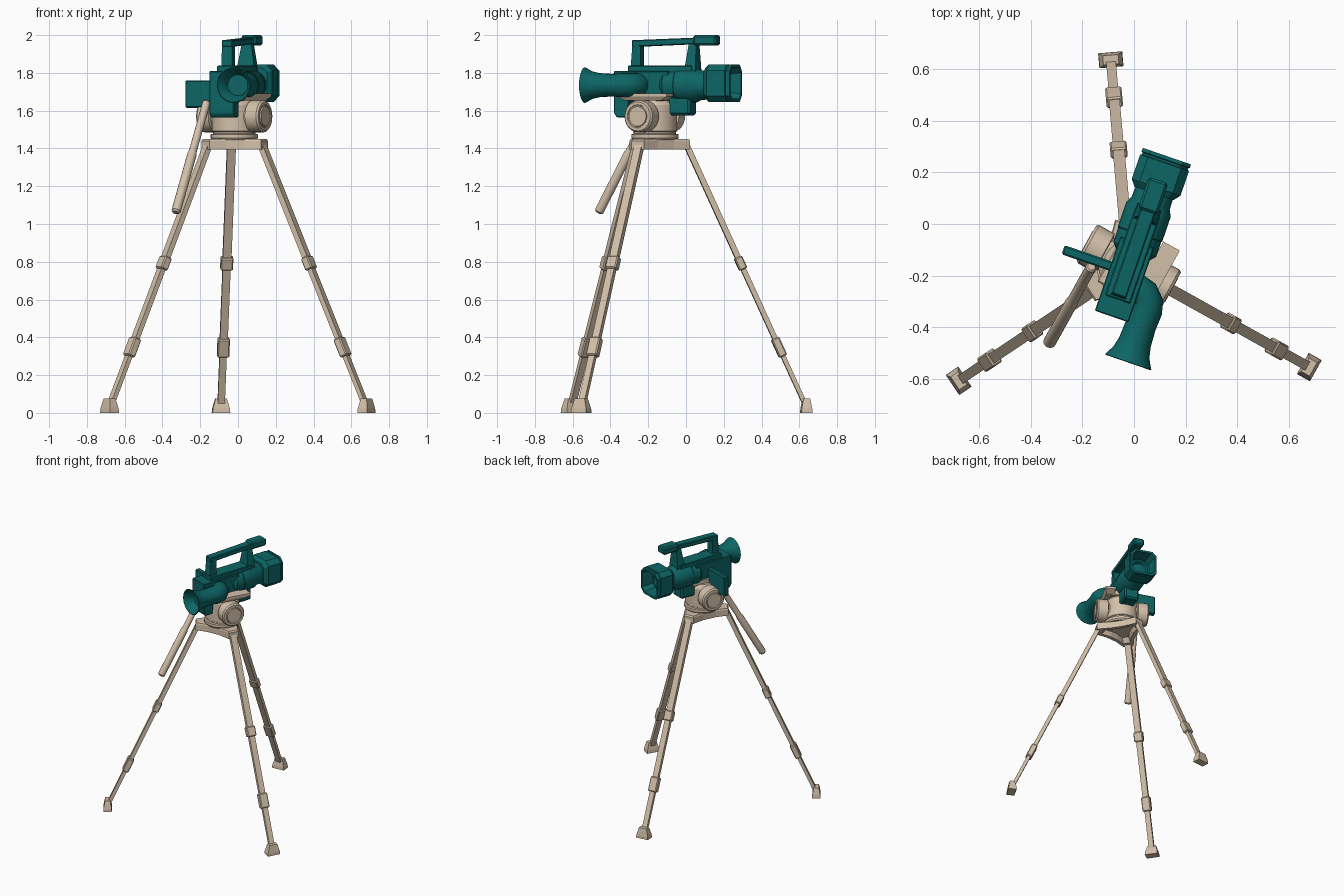
import bpy, bmesh, math
from mathutils import Vector as V

if "Cube" in bpy.data.objects:
    bpy.data.objects.remove(bpy.data.objects["Cube"])


def material(name, rgb):
    m = bpy.data.materials.new(name)
    m.diffuse_color = (*rgb, 1)
    m.use_nodes = True
    m.node_tree.nodes["Principled BSDF"].inputs["Base Color"].default_value = m.diffuse_color
    return m


TEAL = material("teal", (0.004, 0.130, 0.130))
TAN = material("tan", (0.65, 0.53, 0.40))
C = V((-0.02, -0.165, 0))            # vertical axis of the tripod


def frame(deg):
    """Map (u right, v forward, z) to the world, turned clockwise about the tripod axis."""
    a = math.radians(deg)
    u, v = V((math.cos(a), -math.sin(a), 0)), V((math.sin(a), math.cos(a), 0))
    return lambda p: C + u * p[0] + v * p[1] + V((0, 0, p[2]))


cam, head, plain = frame(19), frame(29), (lambda p: V(p))


def loft(name, rings, mat, fr=plain, bevel=0, smooth=False):
    """Skin a list of equal rings, capping both ends."""
    bm = bmesh.new()
    rows = [[bm.verts.new(fr(p)) for p in r] for r in rings]
    n = len(rows[0])
    for a, b in zip(rows, rows[1:]):
        for i in range(n):
            bm.faces.new((a[i], a[(i + 1) % n], b[(i + 1) % n], b[i]))
    bm.faces.new(rows[0])
    bm.faces.new(rows[-1])
    bmesh.ops.recalc_face_normals(bm, faces=bm.faces[:])
    if bevel:
        bmesh.ops.bevel(bm, geom=bm.edges[:], offset=bevel, segments=1, affect='EDGES')
    me = bpy.data.meshes.new(name)
    bm.to_mesh(me)
    bm.free()
    me.materials.append(mat)
    ob = bpy.data.objects.new(name, me)
    bpy.context.collection.objects.link(ob)
    if smooth:
        bpy.ops.object.select_all(action='DESELECT')
        ob.select_set(True)
        bpy.context.view_layer.objects.active = ob
        bpy.ops.object.shade_smooth_by_angle(angle=math.radians(30))
    return ob


def rect(u0, u1, v0, v1, z):
    return [(u0, v0, z), (u1, v0, z), (u1, v1, z), (u0, v1, z)]


def box(name, fr, u, v, z, mat, bevel=0.005):
    return loft(name, [rect(*u, *v, z[0]), rect(*u, *v, z[1])], mat, fr, bevel)


def tube(name, stations, mat, fr=plain, n=20):
    """Round section swept through (centre, direction, radius) stations."""
    rings = []
    for c, d, r in stations:
        d = V(d).normalized()
        s = d.cross(V((0, 0, 1)))
        s = s.normalized() if s.length > 0.01 else V((1, 0, 0))
        t = s.cross(d)
        rings.append([V(c) + (s * math.cos(a) + t * math.sin(a)) * r
                      for a in (2 * math.pi * i / n for i in range(n))])
    return loft(name, rings, mat, fr, smooth=True)


# ---------- tripod legs ----------
def bar(name, a, b, w, d, mat, bevel=0):
    """Rectangular bar from a to b, w wide sideways and d deep."""
    ax = (b - a).normalized()
    s = ax.cross(V((0, 0, 1))).normalized()
    t = s.cross(ax)
    ring = lambda c: [c + s * x * w / 2 + t * y * d / 2
                      for x, y in ((-1, -1), (1, -1), (1, 1), (-1, 1))]
    loft(name, [ring(a), ring(b)], mat, bevel=bevel)


feet = {"back": (-0.09, 0.637), "right": (0.68, -0.555), "left": (-0.68, -0.608)}
angles = []
for side, (fx, fy) in feet.items():
    foot = V((fx, fy, 0.03))
    out = (V((fx, fy, 0)) - C).normalized()
    angles.append(math.atan2(out.y, out.x))
    top = C + out * 0.165 + V((0, 0, 1.425))
    at = lambda z: foot.lerp(top, (z - 0.03) / 1.395)
    bar(side + "_upper_leg", at(0.79), top, 0.046, 0.030, TAN)
    bar(side + "_middle_leg", at(0.35), at(0.79), 0.042, 0.027, TAN)
    bar(side + "_lower_leg", at(0.03), at(0.35), 0.038, 0.024, TAN)
    bar(side + "_upper_clamp", at(0.76), at(0.825), 0.066, 0.044, TAN, 0.006)
    bar(side + "_lower_clamp", at(0.30), at(0.395), 0.064, 0.044, TAN, 0.006)
    s = V((-out.y, out.x, 0))
    rings = [[V((fx, fy, z)) + s * x * w + out * y * d
              for x, y in ((-1, -1), (1, -1), (1, 1), (-1, 1))]
             for z, w, d in ((0, 0.047, 0.029), (0.022, 0.045, 0.028), (0.076, 0.03, 0.018))]
    loft(side + "_foot", rings, TAN)

# ---------- three-cornered crown with concave sides, hollow below ----------
outline = []
for a in sorted(x % (2 * math.pi) for x in angles):
    for da, r in ((-0.62, 0.118), (-0.2, 0.188), (0.2, 0.188), (0.62, 0.118)):
        outline.append((a + da, r))
crown = lambda k, z: [C + V((math.cos(a) * r * k, math.sin(a) * r * k, z)) for a, r in outline]
loft("crown", [crown(0.6, 1.43), crown(0.75, 1.395), crown(1, 1.395), crown(1, 1.44),
               crown(0.96, 1.45)], TAN)

# ---------- pan head ----------
UP = (0, 0, 1)
tube("head_drum", [((0, 0, z), UP, r) for z, r in (
    (1.445, 0.118), (1.455, 0.125), (1.475, 0.125), (1.478, 0.112), (1.488, 0.112),
    (1.492, 0.118), (1.63, 0.118), (1.66, 0.10))], TAN, head, 28)
for side, k in (("right", 1), ("left", -1)):
    tube(side + "_tilt_dial", [((k * u, 0, 1.57), (k, 0, 0), r) for u, r in (
        (0.06, 0.07), (0.105, 0.07), (0.11, 0.085), (0.178, 0.085), (0.188, 0.077),
        (0.188, 0.062), (0.183, 0.06), (0.183, 0.054), (0.19, 0.052))], TAN, head, 24)
box("camera_mount", head, (-0.08, 0.09), (-0.11, 0.11), (1.65, 1.69), TAN)
loft("mount_rail", [rect(0.07, 0.13, -0.11, 0.11, 1.655), rect(0.07, 0.143, -0.15, 0.15, 1.675),
                    rect(0.07, 0.143, -0.15, 0.15, 1.692)], TAN, head)
p0, p1 = V((-0.165, -0.165, 1.65)), V((-0.33, -0.463, 1.06))
d = p1 - p0
tube("pan_handle", [(p0 + d * t, d, r) for t, r in (
    (0, 0.015), (0.012, 0.021), (0.45, 0.021), (0.47, 0.025), (0.985, 0.025), (1, 0.017))], TAN, n=14)

# ---------- camera body ----------
body = [(-0.205, 1.585), (-0.19, 1.565), (-0.13, 1.565), (-0.12, 1.67), (0.10, 1.67),
        (0.10, 1.81), (-0.205, 1.81)]
loft("camera_body", [[(u, v, z) for v, z in body] for u in (-0.069, 0.069)], TEAL, cam, 0.004)
box("top_rail", cam, (-0.052, 0.052), (-0.135, 0.225), (1.80, 1.838), TEAL)
box("lower_lens_block", cam, (-0.055, 0.055), (0.09, 0.215), (1.575, 1.68), TEAL, 0.012)
box("side_panel", cam, (-0.262, -0.06), (-0.04, -0.003), (1.615, 1.76), TEAL, 0.006)

# ---------- carrying handle and microphone ----------
loft("handle_rear_post", [rect(-0.03, 0.03, -0.125, -0.07, 1.83),
                          rect(-0.028, 0.028, -0.115, -0.07, 1.96)], TEAL, cam)
loft("handle_front_post", [rect(-0.048, 0.048, 0.185, 0.245, 1.80), rect(-0.046, 0.046, 0.185, 0.243, 1.84),
                           rect(-0.026, 0.026, 0.20, 0.24, 1.96)], TEAL, cam)
grip = [(-0.12, 1.937), (0.25, 1.953), (0.25, 1.987), (-0.12, 1.973)]
loft("handle_grip", [[(u, v, z) for v, z in grip] for u in (-0.03, 0.03)], TEAL, cam, 0.005)
box("microphone", cam, (-0.04, 0.04), (0.225, 0.355), (1.945, 2.0), TEAL, 0.01)

# ---------- lens and square hood ----------
tube("lens_barrel", [((0, v, 1.735), (0, 1, 0), r) for v, r in (
    (0.05, 0.07), (0.07, 0.088), (0.13, 0.088), (0.134, 0.091), (0.235, 0.091), (0.26, 0.078),
    (0.37, 0.074), (0.37, 0.06), (0.345, 0.05), (0.352, 0.025))], TEAL, cam, 24)


def octagon(v, h, ch):
    q = [(h, ch), (ch, h), (-ch, h), (-h, ch), (-h, -ch), (-ch, -h), (ch, -h), (h, -ch)]
    return [(x, v, 1.745 + y) for x, y in q]


loft("lens_hood", [octagon(*s) for s in (
    (0.30, 0.08, 0.055), (0.325, 0.10, 0.068), (0.425, 0.10, 0.068), (0.428, 0.094, 0.064),
    (0.436, 0.094, 0.064), (0.439, 0.1, 0.068), (0.453, 0.098, 0.066), (0.453, 0.084, 0.056),
    (0.35, 0.066, 0.042))], TEAL, cam)

# ---------- horn-shaped viewfinder, bent back from the right side ----------
S = 0.118
tube("viewfinder", [((u, v, 1.735), dr, r) for u, v, dr, r in (
    (0.02, -0.077, (1, 0, 0), 0.062), (0.065, -0.078, (1, -0.1, 0), 0.064),
    (0.092, -0.087, (1, -0.5, 0), 0.064), (0.11, -0.107, (0.5, -1, 0), 0.064),
    (S, -0.135, (0, -1, 0), 0.064), (S, -0.20, (0, -1, 0), 0.060), (S, -0.27, (0, -1, 0), 0.064),
    (S, -0.31, (0, -1, 0), 0.073), (S, -0.335, (0, -1, 0), 0.086), (S, -0.351, (0, -1, 0), 0.095),
    (S, -0.353, (0, -1, 0), 0.090), (S, -0.325, (0, -1, 0), 0.068), (S, -0.285, (0, -1, 0), 0.056))],
    TEAL, cam)
